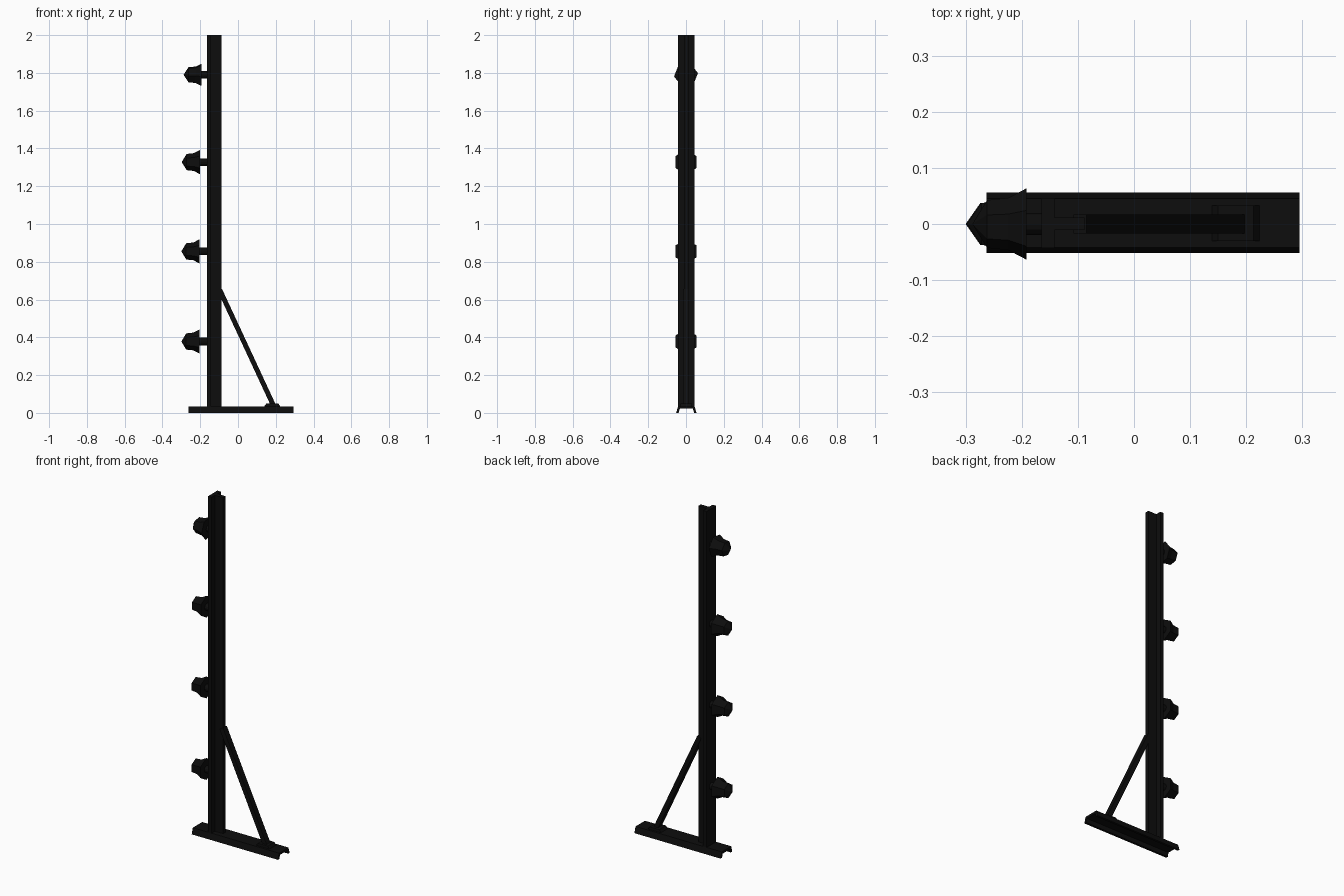
import bpy, bmesh, math
from mathutils import Vector, Matrix

if "Cube" in bpy.data.objects:
    bpy.data.objects.remove(bpy.data.objects["Cube"])

black = bpy.data.materials.new("black_steel")
black.diffuse_color = (0.004, 0.004, 0.004, 1)
black.use_nodes = True
black.node_tree.nodes["Principled BSDF"].inputs["Base Color"].default_value = black.diffuse_color


def finish(bm, name):
    bmesh.ops.recalc_face_normals(bm, faces=bm.faces)
    me = bpy.data.meshes.new(name)
    bm.to_mesh(me)
    bm.free()
    me.materials.append(black)
    ob = bpy.data.objects.new(name, me)
    bpy.context.collection.objects.link(ob)
    return ob


def extrude_profile(name, points, offset):
    """Closed 3D outline pushed along an offset vector."""
    bm = bmesh.new()
    face = bm.faces.new([bm.verts.new(p) for p in points])
    res = bmesh.ops.extrude_face_region(bm, geom=[face], use_keep_orig=True)
    top = [v for v in res["geom"] if isinstance(v, bmesh.types.BMVert)]
    bmesh.ops.translate(bm, verts=top, vec=Vector(offset))
    return finish(bm, name)


def lathe(name, profile, sides, spin, z):
    """(x, radius) rings around a horizontal x axis at height z."""
    bm = bmesh.new()
    rings = []
    for x, r in profile:
        rings.append([bm.verts.new((x, r * math.cos(spin + i * math.tau / sides),
                                    z + r * math.sin(spin + i * math.tau / sides)))
                      for i in range(sides)])
    for a, b in zip(rings, rings[1:]):
        for i in range(sides):
            j = (i + 1) % sides
            bm.faces.new((a[i], a[j], b[j], b[i]))
    bm.faces.new(rings[0])
    bm.faces.new(rings[-1])
    bmesh.ops.remove_doubles(bm, verts=bm.verts, dist=1e-5)
    return finish(bm, name)


def bar(name, start, end, w, d):
    """Square bar between two points in the xz plane."""
    a, b = Vector(start), Vector(end)
    side = (b - a).normalized().cross(Vector((0, 1, 0))) * w / 2
    y = Vector((0, d / 2, 0))
    return extrude_profile(name, [a + side + y, a - side + y, a - side - y, a + side - y], b - a)


# Base: shallow channel with sloping sides, open underneath
base = [(-0.052, 0), (-0.042, 0.035), (0.045, 0.035), (0.056, 0),
        (0.043, 0), (0.036, 0.022), (-0.033, 0.022), (-0.039, 0)]
extrude_profile("base_channel", [(-0.263, y, z) for y, z in base], (0.558, 0, 0))

# Post: T section, flange on the -x side and web towards the brace
tee = [(-0.165, -0.043), (-0.142, -0.043), (-0.142, -0.011), (-0.088, -0.011),
       (-0.088, 0.012), (-0.142, 0.012), (-0.142, 0.045), (-0.165, 0.045)]
extrude_profile("tee_post", [(x, y, 0.03) for x, y in tee], (0, 0, 1.97))

# Diagonal brace and its foot plate
bar("brace", (-0.096, 0, 0.65), (0.192, 0, 0.03), 0.026, 0.034)
foot = [(0.138, 0.033), (0.15, 0.05), (0.213, 0.05), (0.225, 0.033)]
extrude_profile("brace_foot", [(x, -0.03, z) for x, z in foot], (0, 0.063, 0))

# Hexagonal knobs on short round stems
for n, (z, back, spin) in enumerate([(0.378, -0.204, 30), (0.855, -0.204, 30),
                                     (1.328, -0.202, 30), (1.79, -0.192, 8)]):
    s = math.radians(spin)
    lathe(f"knob_{n}", [(back, 0.064), (back - 0.032, 0.047), (back - 0.07, 0.043),
                        (back - 0.096, 0.0)], 6, s, z)
    lathe(f"knob_stem_{n}", [(back - 0.01, 0.02), (-0.16, 0.02)], 12, 0, z)
